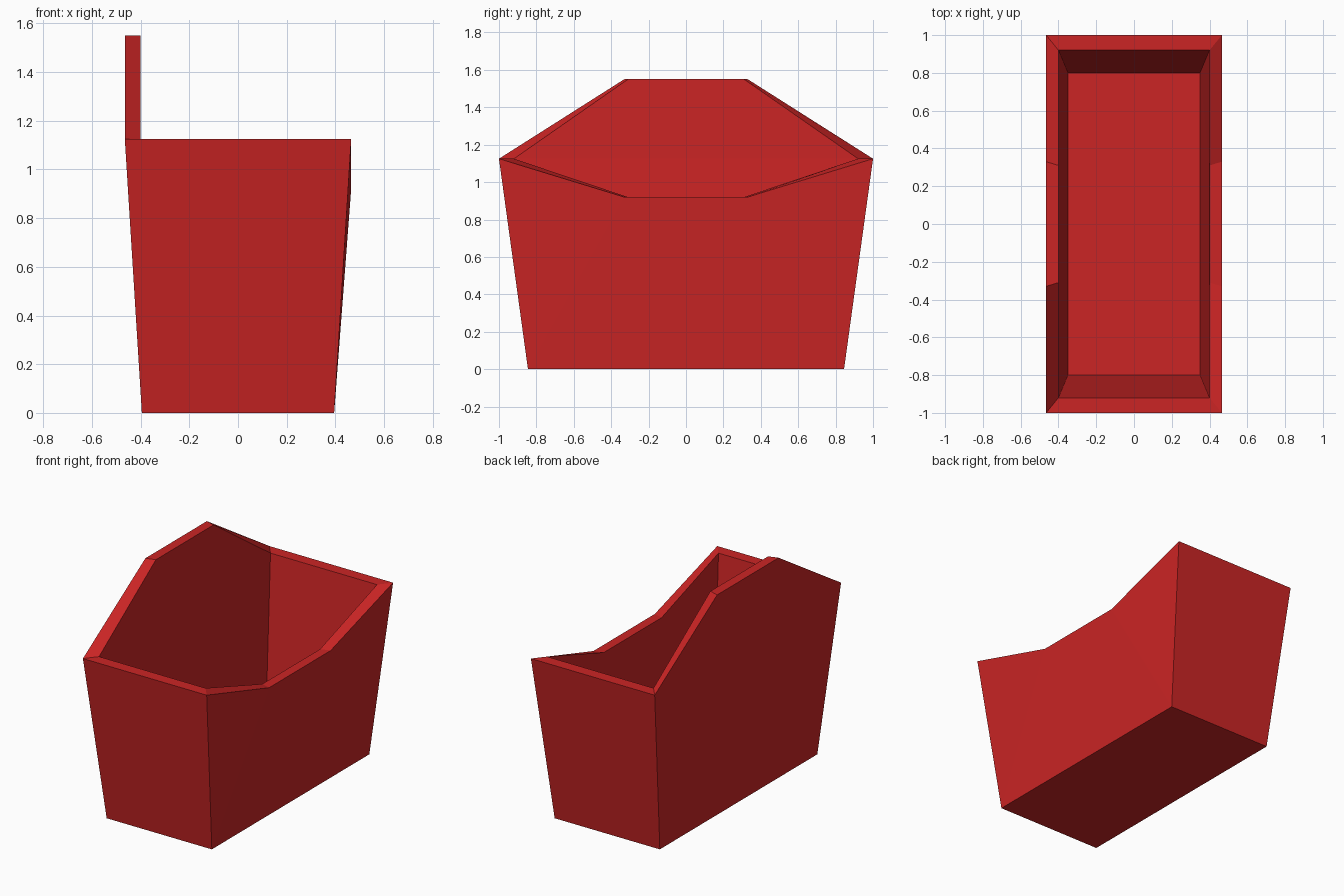
import bpy, bmesh

if "Cube" in bpy.data.objects:
    bpy.data.objects.remove(bpy.data.objects["Cube"])

red = bpy.data.materials.new("red")
red.diffuse_color = (0.60, 0.018, 0.018, 1)
red.use_nodes = True
red.node_tree.nodes["Principled BSDF"].inputs["Base Color"].default_value = red.diffuse_color

RIM, PEAK, DIP = 1.125, 1.55, 0.92   # corner, raised side and lowered side heights
FLOOR = 0.07                         # inside floor height

bm = bmesh.new()


def shell(bx, by, bz, tx, ty, mid):
    """One tapered skin: floor corners and an eight-point rim, with its walls."""
    base = [bm.verts.new((sx * bx, sy * by, bz))
            for sx, sy in ((-1, -1), (1, -1), (1, 1), (-1, 1))]
    rim = [bm.verts.new(p) for p in (
        (-tx, -ty, RIM), (tx, -ty, RIM),
        (tx, -mid, DIP), (tx, mid, DIP),
        (tx, ty, RIM), (-tx, ty, RIM),
        (-tx, mid, PEAK), (-tx, -mid, PEAK))]
    a, b, c, d = base
    r = rim
    for f in ((a, d, c, b),                        # floor
              (a, b, r[1], r[0]),                  # front end
              (c, d, r[5], r[4]),                  # back end
              (b, r[2], r[1]), (b, c, r[3], r[2]), (c, r[4], r[3]),  # dipped side
              (d, a, r[0], r[5]), (r[5], r[0], r[7], r[6])):         # raised side
        bm.faces.new(f)
    return rim


# Outer and inner skins joined by the flat rim
outer = shell(0.395, 0.845, 0.0, 0.465, 1.0, 0.33)
inner = shell(0.35, 0.80, FLOOR, 0.40, 0.92, 0.31)
for i in range(8):
    j = (i + 1) % 8
    bm.faces.new((outer[i], outer[j], inner[j], inner[i]))

bmesh.ops.recalc_face_normals(bm, faces=bm.faces)
mesh = bpy.data.meshes.new("open_bin")
bm.to_mesh(mesh)
bm.free()
mesh.materials.append(red)
bpy.context.collection.objects.link(bpy.data.objects.new("open_bin", mesh))
